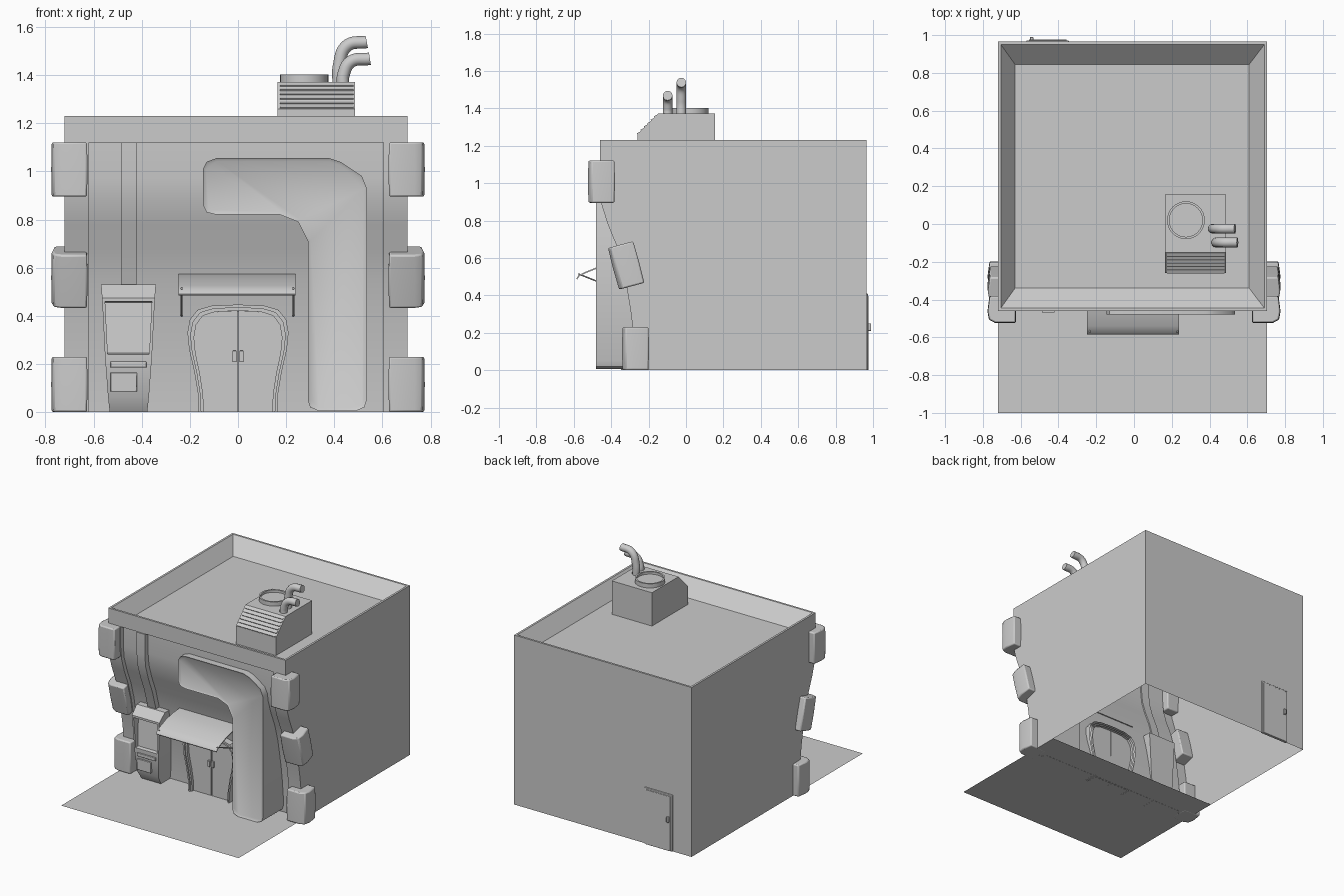
import bpy, bmesh, math
from mathutils import Vector, Matrix

if "Cube" in bpy.data.objects:
    bpy.data.objects.remove(bpy.data.objects["Cube"])

def mesh(name, verts, faces, bevel=0):
    bm = bmesh.new()
    vs = [bm.verts.new(v) for v in verts]
    for f in faces:
        bm.faces.new([vs[i] for i in f])
    bmesh.ops.remove_doubles(bm, verts=bm.verts, dist=1e-5)
    bmesh.ops.recalc_face_normals(bm, faces=bm.faces)
    me = bpy.data.meshes.new(name)
    bm.to_mesh(me)
    bm.free()
    ob = bpy.data.objects.new(name, me)
    bpy.context.collection.objects.link(ob)
    if bevel:
        m = ob.modifiers.new("bevel", 'BEVEL')
        m.width, m.segments, m.angle_limit = bevel, 2, math.radians(40)
    return ob

def loft(name, rings, cap0=True, cap1=True, bevel=0):
    n = len(rings[0])
    verts = [p for r in rings for p in r]
    faces = [(k*n+i, k*n+(i+1) % n, (k+1)*n+(i+1) % n, (k+1)*n+i)
             for k in range(len(rings)-1) for i in range(n)]
    if cap0: faces.append(list(range(n)))
    if cap1: faces.append([(len(rings)-1)*n+i for i in range(n)])
    return mesh(name, verts, faces, bevel)

def front_prism(name, pts, y0, y1, bevel=0):      # outline in x,z
    return loft(name, [[(x, y, z) for x, z in pts] for y in (y0, y1)], bevel=bevel)

def side_prism(name, pts, x0, x1, bevel=0):       # outline in y,z
    return loft(name, [[(x, y, z) for y, z in pts] for x in (x0, x1)], bevel=bevel)

def box(name, x0, x1, y0, y1, z0, z1, bevel=0):
    return front_prism(name, [(x0, z0), (x1, z0), (x1, z1), (x0, z1)], y0, y1, bevel)

def tube(name, pts, r, smooth=True):
    cu = bpy.data.curves.new(name, 'CURVE')
    cu.dimensions, cu.bevel_depth, cu.bevel_resolution, cu.use_fill_caps = '3D', r, 4, True
    sp = cu.splines.new('BEZIER')
    sp.bezier_points.add(len(pts)-1)
    for b, p in zip(sp.bezier_points, pts):
        b.co = p
        b.handle_left_type = b.handle_right_type = 'AUTO' if smooth else 'VECTOR'
    ob = bpy.data.objects.new(name, cu)
    bpy.context.collection.objects.link(ob)

L, R, BACK, TOP, HEAD, REC = -0.72, 0.705, 0.965, 1.23, 1.12, 0.03

# Curved front profile (y, z)
P = [(-.27, 0), (-.273, .1), (-.285, .23), (-.298, .33), (-.315, .43), (-.338, .55),
     (-.373, .67), (-.418, .78), (-.45, .88), (-.46, .97), (-.46, HEAD)]

# Open-bottomed side and back walls
n = len(P)+2
side = P + [(-.46, TOP), (BACK, TOP), (BACK, 0)]
n = len(side)
mesh("outer_walls", [(x, y, z) for x in (L, R) for y, z in side],
     [list(range(n)), list(range(n, 2*n)), (n-2, n-1, 2*n-1, 2*n-2)])

# Curved facade with recessed middle and flat head band
cols = [(L, 0), (-.62, 0), (-.62, REC), (.605, REC), (.605, 0), (R, 0)]
verts = [(x, y+d, z) for y, z in P for x, d in cols]
faces = [(k*6+i, k*6+i+1, k*6+i+7, k*6+i+6) for k in range(len(P)-1) for i in range(5)]
t = (len(P)-1)*6
verts += [(L, -.46, TOP), (R, -.46, TOP)]
faces += [(t+1, t+2, t+3, t+4), (t, t+1, t+4, t+5, t+7, t+6)]
mesh("front_facade", verts, faces)

# Parapet sloping in to the roof floor
def rect(x0, x1, y0, y1, z):
    return [(x0, y0, z), (x1, y0, z), (x1, y1, z), (x0, y1, z)]
loft("roof_and_parapet", [rect(L, R, -.46, BACK, TOP), rect(-.705, .69, -.445, .95, TOP),
                          rect(-.63, .61, -.34, .845, 1.13)], cap0=False)

# Ground slab
mesh("pavement", rect(L, R, -1, -.03, .001), [(0, 1, 2, 3)])

# Corner stones wrapped round the facade edges
stone = [(.625, -.072), (.735, -.072), (.768, -.055), (.776, -.01), (.765, .072), (.625, .072)]
for s, label in ((1, "right"), (-1, "left")):
    for i, (y, z, h, a) in enumerate([(-.27, .115, .115, 0), (-.32, .56, .115, 15),
                                      (-.452, 1.008, .113, 0)]):
        rings = [[(s*(.7+(x-.7)*k), v*k, w) for x, v in stone]
                 for w, k in ((-h, .97), (0, 1), (h, .97))]
        ob = loft(f"corner_stone_{label}_{i}", rings, bevel=.008)
        ob.matrix_world = Matrix.Translation((0, y, z)) @ Matrix.Rotation(math.radians(a), 4, 'X')

# L-shaped sign panel with inset face
sign = [(-.145, .86), (-.13, .83), (-.09, .82), (.175, .82), (.25, .79), (.29, .71), (.29, .05),
        (.30, .02), (.335, .005), (.49, .005), (.525, .02), (.535, .05), (.535, .93), (.515, .98),
        (.425, 1.04), (.38, 1.055), (-.09, 1.055), (-.13, 1.04), (-.145, 1.01)]
ob = front_prism("sign_panel", sign, -.24, -.48)
bm = bmesh.new()
bm.from_mesh(ob.data)
front = min(bm.faces, key=lambda f: f.calc_center_median().y)
bmesh.ops.inset_individual(bm, faces=[front], thickness=.013, depth=-.008)
bm.to_mesh(ob.data)
bm.free()

# Arched entrance: two frame rings, two door leaves, handles
half = [(.163, 0), (.167, .08), (.182, .17), (.203, .26), (.21, .33), (.20, .385), (.168, .425),
        (.11, .442), (0, .447)]
def arch(d):
    pts = [(x*(1-d/.2), z*(1-d/.45)) for x, z in half]
    return pts + [(-x, z) for x, z in pts[-2::-1]]
def frame(name, d0, d1, yf):
    a, b = arch(d0), arch(d1)
    m = len(a)
    verts = [(x, y, z) for pts, y in ((a, -.23), (a, yf), (b, yf), (b, -.23)) for x, z in pts]
    mesh(name, verts, [(k*m+i, k*m+i+1, k*m+m+i+1, k*m+m+i) for k in range(3) for i in range(m-1)])
frame("door_frame_outer", 0, .013, -.335)
frame("door_frame_inner", .013, .026, -.325)
leaf = [(x, z) for x, z in arch(.026) if x > .001]
leaf += [(.003, .42), (.003, 0)]
for s, label in ((1, "right"), (-1, "left")):
    front_prism("door_leaf_"+label, [(s*x, z) for x, z in leaf], -.25, -.305)
    box("door_handle_"+label, *sorted((s*.006, s*.023)), -.32, -.3, .21, .255, .002)
mesh("door_gap", [(-.01, -.295, 0), (.01, -.295, 0), (.01, -.295, .42), (-.01, -.295, .42)],
     [(0, 1, 2, 3)])

# Awning with struts
aw = [(-.31, .575), (-.40, .568), (-.48, .549), (-.54, .525), (-.575, .508), (-.586, .49)]
side_prism("awning", aw + [(y+.004, z-.006) for y, z in aw[::-1]], -.248, .238)
for x in (-.234, .23):
    tube("awning_strut", [(x, -.29, .40), (x, -.575, .515)], .004, False)

# Duct running down the facade
dp = [(-.319, .49), (-.338, .55), (-.373, .67), (-.418, .78), (-.45, .88), (-.46, .97), (-.46, 1.12)]
side_prism("wall_duct", [(y-.008, z) for y, z in dp] + [(y+.04, z) for y, z in dp[::-1]], -.487, -.421)

# Vending machine: stepped side profile, wider at the top
CX = -.455
prof = [(0, .078, -.345), (.065, .085, -.385), (.225, .097, -.40), (.24, .098, -.40),
        (.245, .098, -.375), (.455, .108, -.355), (.46, .109, -.41), (.475, .11, -.41), (.53, .114, -.35)]
loft("machine_body", [[(CX-w, y, z), (CX+w, y, z), (CX+w, -.24, z), (CX-w, -.24, z)]
                      for z, w, y in prof])
for s, label in ((1, "right"), (-1, "left")):
    rings = [[(CX+s*(w-.012), y, z), (CX+s*w, y, z), (CX+s*w, -.34, z), (CX+s*(w-.012), -.34, z)]
             for z, w, y in ((.24, .098, -.40), (.46, .109, -.41))]
    loft("machine_cheek_"+label, rings)
box("machine_tray", CX-.075, CX+.035, -.402, -.38, .085, .165, .003)
box("machine_slot", CX-.075, CX+.075, -.406, -.38, .185, .21, .003)

# Back service door
box("back_door_frame", -.57, -.345, .955, .972, 0, .41, .003)
box("back_door_leaf", -.557, -.358, .96, .976, 0, .397, .002)
box("back_door_handle", -.55, -.533, .97, .99, .21, .25, .003)

# Rooftop ventilation unit with louvres
side_prism("vent_unit", [(-.26, 1.12), (-.26, 1.26), (-.15, 1.372), (.155, 1.372), (.155, 1.12)],
           .165, .487)
for i in range(6):
    f = (i+.5)/6
    y, z = -.26+.11*f, 1.26+.11*f
    side_prism("louvre", [(y-.008, z-.009), (y-.012, z-.003), (y+.006, z+.006), (y+.004, z-.004)],
               .175, .479)

# Fan ring
def circle(r, z):
    return [(.275+r*math.cos(a*math.tau/32), .02+r*math.sin(a*math.tau/32), z) for a in range(32)]
loft("fan_ring", [circle(.1, 1.365), circle(.1, 1.402), circle(.088, 1.402), circle(.088, 1.385)],
     cap0=False)

# Bent exhaust pipes
tube("exhaust_pipe_tall", [(.418, -.025, 1.36), (.42, -.025, 1.44), (.453, -.025, 1.522),
                           (.535, -.025, 1.538)], .026)
tube("exhaust_pipe_short", [(.435, -.098, 1.36), (.438, -.098, 1.40), (.468, -.098, 1.455),
                            (.548, -.098, 1.468)], .026)

# Smooth shading with sharp edges kept
for ob in bpy.context.scene.objects:
    ob.select_set(ob.type == 'MESH')
    if ob.type == 'MESH':
        bpy.context.view_layer.objects.active = ob
bpy.ops.object.shade_smooth_by_angle(angle=math.radians(35))
